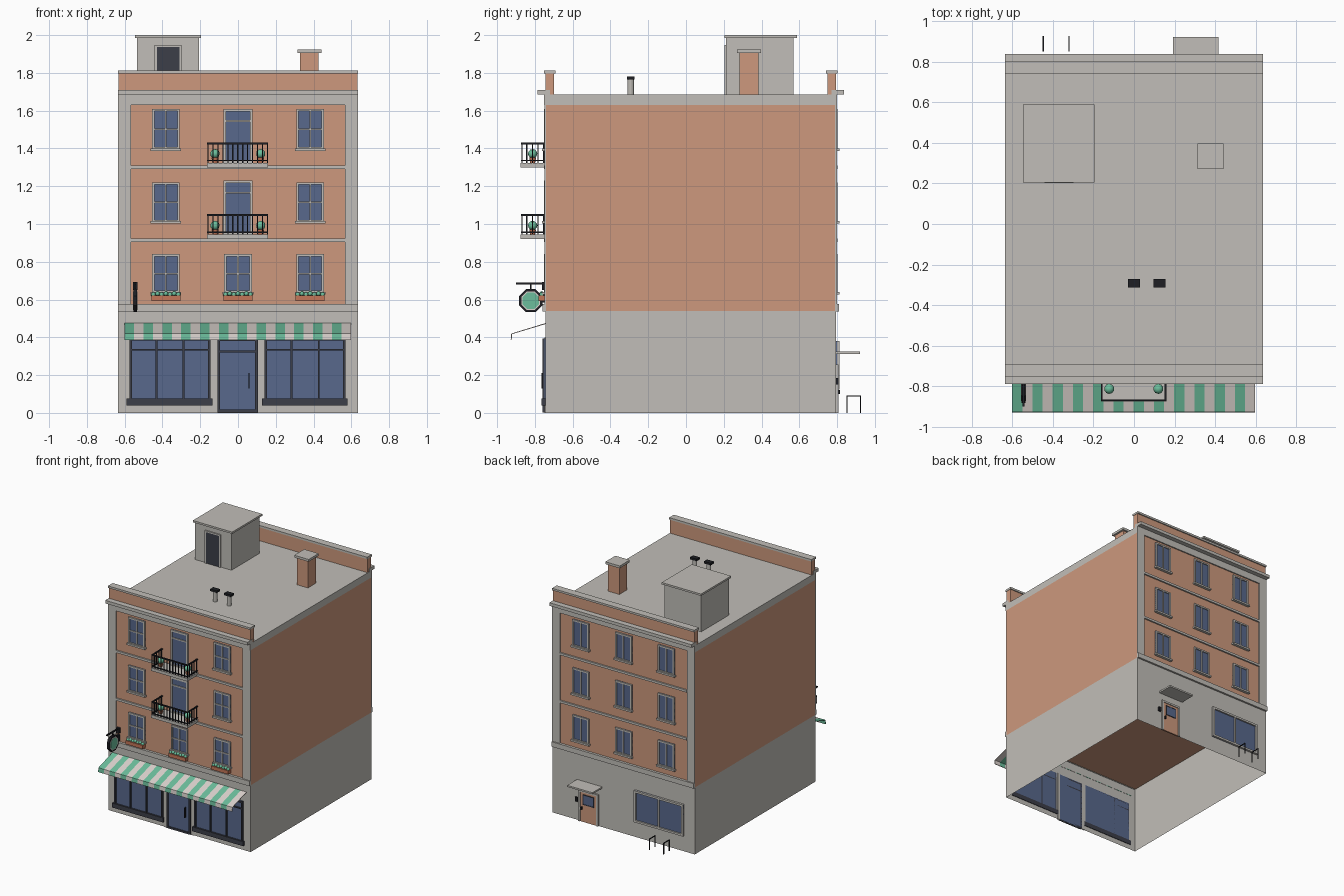
import bpy, bmesh, math
from mathutils import Matrix, Vector

if "Cube" in bpy.data.objects:
    bpy.data.objects.remove(bpy.data.objects["Cube"])


def material(name, r, g, b):
    lin = [((c / 255 + 0.055) / 1.055) ** 2.4 for c in (r, g, b)]
    m = bpy.data.materials.new(name)
    m.diffuse_color = (*lin, 1)
    m.use_nodes = True
    m.node_tree.nodes["Principled BSDF"].inputs["Base Color"].default_value = m.diffuse_color
    return m


ORANGE = material("orange plaster", 205, 153, 125)
STONE = material("pale stone", 193, 190, 184)
GLASS = material("blue glass", 88, 104, 140)
CHARCOAL = material("charcoal frame", 60, 62, 72)
BLACK = material("black iron", 30, 31, 36)
GREEN = material("mint green", 108, 190, 156)
CREAM = material("cream cloth", 220, 211, 206)
TERRACOTTA = material("terracotta", 196, 118, 88)


def finish(name, bm, mats, smooth=False):
    me = bpy.data.meshes.new(name)
    bm.to_mesh(me)
    bm.free()
    for m in mats:
        me.materials.append(m)
    ob = bpy.data.objects.new(name, me)
    bpy.context.collection.objects.link(ob)
    if smooth:
        me.shade_smooth()
    return ob


def add_box(bm, x0, x1, y0, y1, z0, z1):
    mid = Vector(((x0 + x1) / 2, (y0 + y1) / 2, (z0 + z1) / 2))
    size = (abs(x1 - x0), abs(y1 - y0), abs(z1 - z0), 1)
    bmesh.ops.create_cube(bm, size=1, matrix=Matrix.Translation(mid) @ Matrix.Diagonal(size))


def boxes(name, mat, *dims):
    bm = bmesh.new()
    for d in dims:
        add_box(bm, *d)
    return finish(name, bm, [mat])


def cylinder(name, mat, loc, r1, r2, depth, sides, axis='Z'):
    bm = bmesh.new()
    rot = Matrix.Rotation(math.pi / 2, 4, 'Y') if axis == 'X' else Matrix()
    turn = Matrix.Rotation(math.pi / sides, 4, 'Z')
    bmesh.ops.create_cone(bm, cap_ends=True, segments=sides, radius1=r1, radius2=r2,
                          depth=depth, matrix=Matrix.Translation(loc) @ rot @ turn)
    return finish(name, bm, [mat])


def balls(name, mat, centres, r, detail=2):
    bm = bmesh.new()
    for c in centres:
        bmesh.ops.create_icosphere(bm, subdivisions=detail, radius=r, matrix=Matrix.Translation(c))
    return finish(name, bm, [mat], True)


W, FRONT, BACK = 0.635, -0.74, 0.79


def facade(side, x0, x1, d0, d1, z0, z1):
    """Box measured outward from the front (-1) or back (1) wall."""
    wall = FRONT if side < 0 else BACK
    return (x0, x1, wall + side * d0, wall + side * d1, z0, z1)


def window(name, side, x0, x1, z0, z1, frame, splits_x, splits_z, t, d=0.012, base=0.0):
    """Glass plate with a border and glazing bars."""
    boxes(name + "_glass", GLASS, facade(side, x0, x1, base - 0.004, base + 0.004, z0, z1))
    b = [(x0, x0 + t, z0, z1), (x1 - t, x1, z0, z1), (x0, x1, z1 - t, z1), (x0, x1, z0, z0 + t)]
    b += [(x - t / 3, x + t / 3, z0, z1) for x in splits_x]
    b += [(x0, x1, z - t / 3, z + t / 3) for z in splits_z]
    boxes(name + "_frame", frame, *[facade(side, p, q, base - 0.004, base + d, r, s) for p, q, r, s in b])


# Ground floor shell, open underneath, and closed upper storeys
bm = bmesh.new()
add_box(bm, -W, W, FRONT - 0.005, BACK + 0.005, 0, 0.54)
bmesh.ops.delete(bm, geom=[f for f in bm.faces if abs(f.normal.z) > 0.5], context='FACES_ONLY')
finish("ground_floor_walls", bm, [STONE])
boxes("upper_walls", ORANGE, (-W, W, FRONT, BACK, 0.54, 1.63))
boxes("roof_slab", STONE, (-W, W, FRONT - 0.012, BACK + 0.01, 1.63, 1.685))

# Trim, parapets and windows shared by front and back
for s, tag in ((-1, "front"), (1, "back")):
    boxes(tag + "_pilasters", STONE, facade(s, -W, -0.567, 0, 0.01, 0.577, 1.63),
          facade(s, 0.567, W, 0, 0.01, 0.577, 1.63))
    boxes(tag + "_belt_course", STONE, facade(s, -W, W, 0, 0.02, 0.537, 0.577))
    boxes(tag + "_floor_strings", STONE, *[facade(s, -0.567, 0.567, 0, 0.012, z, z + 0.018)
                                           for z in (0.906, 1.292)])
    boxes(tag + "_cornice", STONE, facade(s, -W, W, -0.02, 0.047, 1.685, 1.71))
    boxes(tag + "_parapet", ORANGE, facade(s, -W + 0.003, W - 0.003, -0.04, 0.003, 1.685, 1.797))
    boxes(tag + "_coping", STONE, facade(s, -W, W, -0.048, 0.012, 1.797, 1.813))
    for row, (z0, z1) in enumerate(((0.635, 0.84), (1.01, 1.22), (1.395, 1.61))):
        for col, x in enumerate((-0.382, 0, 0.382)):
            if s < 0 and row and col == 1:
                continue
            name = f"{tag}_window_{row}_{col}"
            window(name, s, x - 0.073, x + 0.073, z0, z1, STONE, [x],
                   [(z0 + z1) / 2] if s < 0 else [], 0.012)
            boxes(name + "_sill", STONE, facade(s, x - 0.081, x + 0.081, 0, 0.022, z0 - 0.008, z0 + 0.006))

# Flower boxes under the lowest front windows
for i, x in enumerate((-0.382, 0, 0.382)):
    boxes(f"flower_box_{i}", TERRACOTTA, facade(-1, x - 0.077, x + 0.077, 0.005, 0.04, 0.593, 0.622))
    balls(f"flower_box_leaves_{i}", GREEN,
          [(x + (k - 3) * 0.022, FRONT - 0.024, 0.626 + 0.005 * (k % 2)) for k in range(7)], 0.014, 1)

# Balcony doors, balconies, railings and potted shrubs
for i, z in enumerate((0.92, 1.30)):
    top = z + 0.31
    window(f"balcony_door_{i}", -1, -0.077, 0.077, z + 0.02, top, STONE, [], [top - 0.065], 0.014)
    boxes(f"balcony_slab_{i}", STONE, (-0.163, 0.16, -0.875, FRONT, z, z + 0.024))
    x0, x1, y0, y1, za, zb, t = -0.163, 0.16, -0.873, FRONT, z + 0.024, z + 0.132, 0.003
    rail = []
    for h, k in ((zb - 0.005, 0.005), (za + 0.012, 0.003)):
        rail.append((x0, x1, y0, y0 + 0.009, h - k, h + k))
        rail += [(x, x + 0.009, y0, y1, h - k, h + k) for x in (x0, x1 - 0.009)]
    rail += [(x0 + 0.0045 + k * 0.0262 - t, x0 + 0.0045 + k * 0.0262 + t, y0 + 0.001, y0 + 0.007, za, zb)
             for k in range(13)]
    rail += [(x, x + 0.006, y0 + k * 0.03 - t, y0 + k * 0.03 + t, za, zb)
             for k in range(1, 5) for x in (x0 + 0.001, x1 - 0.007)]
    boxes(f"balcony_railing_{i}", BLACK, *rail)
    for x in (-0.122, 0.12):
        cylinder(f"plant_pot_{i}", TERRACOTTA, (x, -0.812, z + 0.037), 0.013, 0.019, 0.03, 12)
    balls(f"shrubs_{i}", GREEN, [(x, -0.812, z + 0.072) for x in (-0.122, 0.12)], 0.025)

# Shop windows and entrance
for tag, x0, x1 in (("left", -0.575, -0.145), ("right", 0.14, 0.57)):
    w = (x1 - x0) / 3
    window(f"shop_window_{tag}", -1, x0, x1, 0.06, 0.395, CHARCOAL, [x0 + w, x0 + 2 * w], [0.335],
           0.013, 0.014, 0.006)
    boxes(f"shop_sill_{tag}", CHARCOAL, facade(-1, x0 - 0.014, x1 + 0.01, 0, 0.024, 0.04, 0.076))
window("entrance_door", -1, -0.108, 0.105, 0.003, 0.395, CHARCOAL, [], [0.325], 0.014, 0.014, 0.006)
boxes("entrance_handle", BLACK, facade(-1, 0.055, 0.061, 0.01, 0.026, 0.13, 0.21))
boxes("entrance_posts", STONE, facade(-1, -0.135, -0.11, 0, 0.01, 0, 0.4),
      facade(-1, 0.107, 0.13, 0, 0.01, 0, 0.4))

# Striped awning with a hanging front edge
bm = bmesh.new()
N, ax0, ax1 = 24, -0.6, 0.597
profile = ((-0.745, 0.475), (-0.925, 0.42), (-0.928, 0.386))
rows = [[bm.verts.new((ax0 + (ax1 - ax0) * i / N, y, z)) for y, z in profile] for i in range(N + 1)]
for i in range(N):
    for j in range(2):
        f = bm.faces.new((rows[i][j], rows[i][j + 1], rows[i + 1][j + 1], rows[i + 1][j]))
        f.material_index = i % 2
awning = finish("awning", bm, [GREEN, CREAM])
awning.modifiers.new("thickness", 'SOLIDIFY').thickness = 0.005

# Hanging shop sign
boxes("sign_bracket", BLACK, (-0.549, -0.539, -0.9, -0.74, 0.68, 0.69),
      (-0.556, -0.532, -0.762, -0.74, 0.65, 0.692), (-0.547, -0.541, -0.826, -0.818, 0.65, 0.685),
      (-0.552, -0.536, -0.765, -0.74, 0.585, 0.635))
sign = (-0.544, -0.822, 0.594)
cylinder("sign_rim", BLACK, sign, 0.066, 0.066, 0.02, 8, 'X')
cylinder("sign_border", CREAM, sign, 0.053, 0.053, 0.023, 8, 'X')
cylinder("sign_face", GREEN, sign, 0.047, 0.047, 0.026, 8, 'X')

# Back door with canopy, shop window and bicycle hoops
boxes("back_door", ORANGE, facade(1, 0.235, 0.385, 0, 0.012, 0, 0.24))
boxes("back_door_frame", STONE, facade(1, 0.222, 0.237, 0, 0.018, 0, 0.255),
      facade(1, 0.383, 0.398, 0, 0.018, 0, 0.255), facade(1, 0.222, 0.398, 0, 0.018, 0.24, 0.255))
window("back_door_window", 1, 0.262, 0.358, 0.14, 0.222, CHARCOAL, [], [], 0.006, 0.006, 0.011)
boxes("back_door_fittings", BLACK, facade(1, 0.364, 0.374, 0.01, 0.026, 0.1, 0.122),
      facade(1, 0.408, 0.428, 0.005, 0.018, 0.15, 0.185))
boxes("back_canopy", STONE, (0.192, 0.417, BACK, 0.92, 0.312, 0.325))
window("back_shop_window", 1, -0.54, -0.1, 0.125, 0.38, STONE, [-0.32], [], 0.016, 0.016, 0.006)
for i, x in enumerate((-0.447, -0.32)):
    boxes(f"bicycle_hoop_{i}", BLACK, (x - 0.003, x + 0.003, 0.85, 0.856, 0, 0.092),
          (x - 0.003, x + 0.003, 0.92, 0.926, 0, 0.092), (x - 0.003, x + 0.003, 0.85, 0.926, 0.086, 0.092))

# Rooftop stair house, chimney and vents
boxes("stair_house", STONE, (-0.535, -0.207, 0.213, 0.57, 1.685, 1.985))
boxes("stair_house_roof", STONE, (-0.546, -0.195, 0.204, 0.588, 1.985, 2.0))
boxes("stair_house_door", CHARCOAL, (-0.43, -0.31, 0.206, 0.214, 1.685, 1.937))
boxes("stair_house_door_frame", STONE, (-0.441, -0.43, 0.203, 0.214, 1.685, 1.948),
      (-0.31, -0.299, 0.203, 0.214, 1.685, 1.948), (-0.441, -0.299, 0.203, 0.214, 1.937, 1.948))
boxes("chimney", ORANGE, (0.327, 0.427, 0.283, 0.383, 1.685, 1.905))
boxes("chimney_cap", STONE, (0.314, 0.442, 0.27, 0.397, 1.905, 1.924))
for i, x in enumerate((0.0, 0.125)):
    cylinder(f"vent_pipe_{i}", STONE, (x, -0.292, 1.725), 0.017, 0.017, 0.08, 12)
    boxes(f"vent_cap_{i}", BLACK, (x - 0.03, x + 0.03, -0.312, -0.272, 1.765, 1.782))
